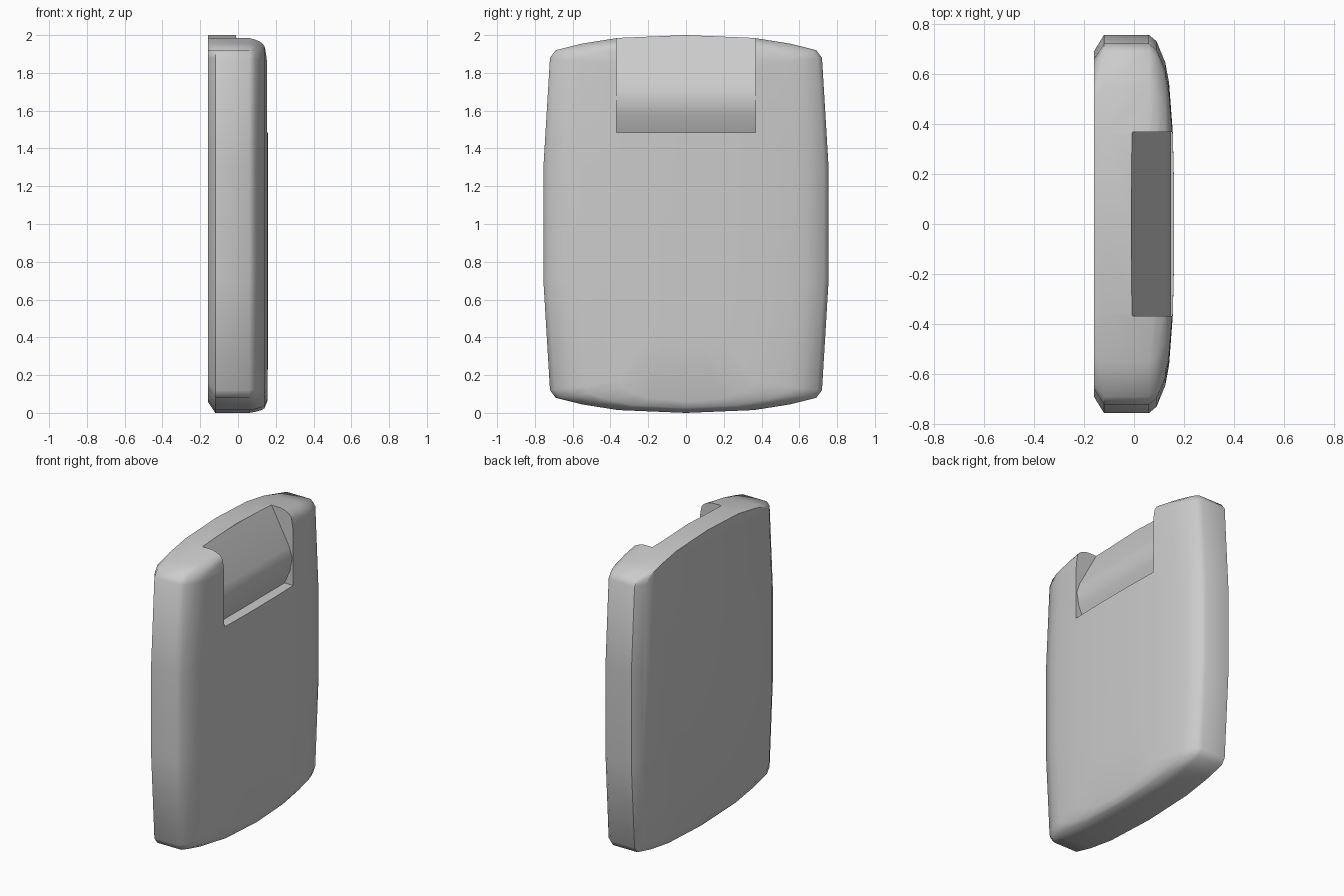
import bpy, bmesh, math

cube = bpy.data.objects.get("Cube")
if cube:
    bpy.data.objects.remove(cube, do_unlink=True)

grey = bpy.data.materials.new("plain_grey")
grey.use_nodes = True
colour = (0.6, 0.6, 0.6, 1)
grey.diffuse_color = colour
grey.node_tree.nodes["Principled BSDF"].inputs["Base Color"].default_value = colour


def make_object(name, bm):
    bmesh.ops.recalc_face_normals(bm, faces=bm.faces)
    mesh = bpy.data.meshes.new(name)
    bm.to_mesh(mesh)
    bm.free()
    mesh.materials.append(grey)
    obj = bpy.data.objects.new(name, mesh)
    bpy.context.collection.objects.link(obj)
    return obj


def loft(name, rings):
    bm = bmesh.new()
    loops = [[bm.verts.new(p) for p in ring] for ring in rings]
    n = len(loops[0])
    for a, b in zip(loops, loops[1:]):
        for i in range(n):
            j = (i + 1) % n
            bm.faces.new((a[i], a[j], b[j], b[i]))
    bm.faces.new(loops[0])
    bm.faces.new(loops[-1])
    return make_object(name, bm)


# Bowed outline: one quarter, mirrored to all four
quarter = [(0, 1), (0.36, 0.985), (0.55, 0.955), (0.69, 0.92), (0.72, 0.88), (0.755, 0.3)]
half = quarter + [(y, -h) for y, h in reversed(quarter)]
outline = half + [(-y, h) for y, h in reversed(half[1:-1])]

# Body layers from flat back to domed face: x, side inset, top inset, bottom inset
layers = [
    (-0.16, 0.065, 0, 0.06),
    (-0.12, 0, 0, 0),
    (0.06, 0, 0, 0),
    (0.09, 0.025, 0.005, 0.005),
    (0.125, 0.11, 0.015, 0.015),
    (0.14, 0.19, 0.025, 0.025),
    (0.155, 0.39, 0.06, 0.06),
    (0.16, 0.6, 0.4, 0.4),
]
rings = []
for x, side, top, bottom in layers:
    rings.append([(x, y * (1 - side / 0.755), 1 + h * (1 - (top if h > 0 else bottom)))
                  for y, h in outline])
body = loft("body", rings)

# Notch with a ridged floor, cut from the upper face
notch = [(0.09, 1.485), (0.4, 1.485), (0.4, 2.2), (-0.01, 2.2), (-0.01, 1.99),
         (0.125, 1.74), (0.148, 1.67), (0.132, 1.58)]
cutter = loft("notch_cutter", [[(x, y, z) for x, z in notch] for y in (-0.367, 0.367)])
cutter.hide_render = True

cut = body.modifiers.new("notch", 'BOOLEAN')
cut.operation = 'DIFFERENCE'
cut.solver = 'EXACT'
cut.object = cutter

bpy.ops.object.select_all(action='DESELECT')
body.select_set(True)
bpy.context.view_layer.objects.active = body
bpy.ops.object.modifier_apply(modifier=cut.name)
bpy.data.objects.remove(cutter, do_unlink=True)
bpy.ops.object.shade_smooth_by_angle(angle=math.radians(50))
